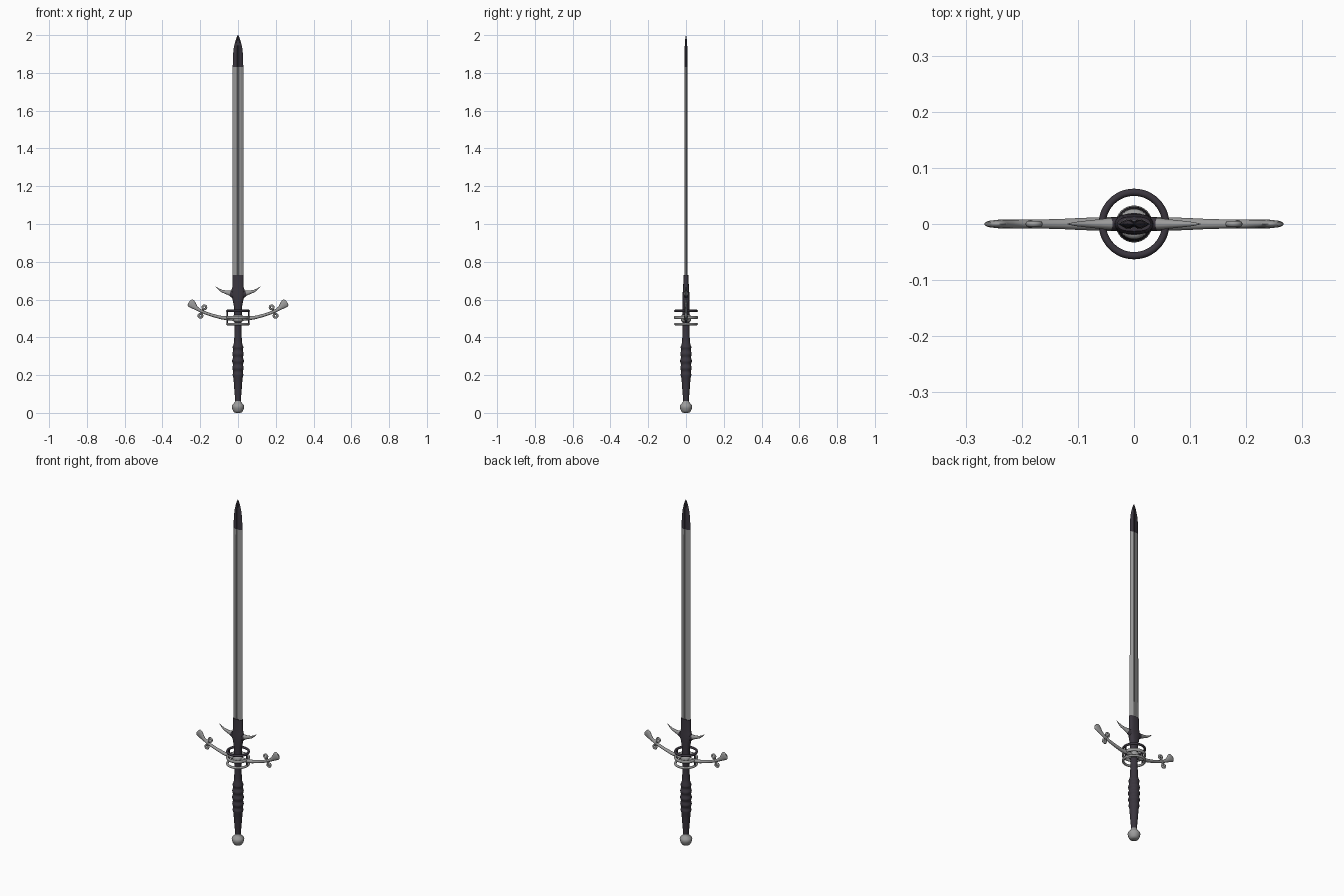
import bpy, bmesh, math
from mathutils import Vector

if "Cube" in bpy.data.objects:
    bpy.data.objects.remove(bpy.data.objects["Cube"])


def material(name, rgb):
    m = bpy.data.materials.new(name)
    m.diffuse_color = (*rgb, 1)
    m.use_nodes = True
    m.node_tree.nodes["Principled BSDF"].inputs["Base Color"].default_value = m.diffuse_color
    return m


DARK = material("dark iron", (0.042, 0.036, 0.048))
STEEL = material("grey steel", (0.33, 0.33, 0.33))


def make(name, bm, mats, rule=None, angle=35):
    bmesh.ops.recalc_face_normals(bm, faces=bm.faces[:])
    if rule:
        for f in bm.faces:
            f.material_index = rule(f.calc_center_median())
    me = bpy.data.meshes.new(name)
    bm.to_mesh(me)
    bm.free()
    ob = bpy.data.objects.new(name, me)
    bpy.context.collection.objects.link(ob)
    for m in mats:
        me.materials.append(m)
    bpy.ops.object.select_all(action='DESELECT')
    ob.select_set(True)
    bpy.context.view_layer.objects.active = ob
    bpy.ops.object.shade_smooth_by_angle(angle=math.radians(angle))
    return ob


def skin(bm, loops, closed=False):
    """Bridge a list of equal-sized point loops into a tube."""
    rings = [[bm.verts.new(p) for p in lp] for lp in loops]
    n = len(rings[0])
    pairs = list(zip(rings, rings[1:]))
    if closed:
        pairs.append((rings[-1], rings[0]))
    for a, b in pairs:
        for i in range(n):
            j = (i + 1) % n
            bm.faces.new((a[i], a[j], b[j], b[i]))
    if not closed:
        bm.faces.new(rings[0])
        bm.faces.new(rings[-1])


def lathe(name, profile, mat, n=32):
    bm = bmesh.new()
    skin(bm, [[(r * math.cos(2 * math.pi * i / n), r * math.sin(2 * math.pi * i / n), z)
               for i in range(n)] for r, z in profile])
    return make(name, bm, [mat], angle=50)


def torus(name, center, big, small, mat, axis='Z', squash=1.0, n=48, k=12):
    bm = bmesh.new()
    loops = []
    for i in range(n):
        a = 2 * math.pi * i / n
        lp = []
        for j in range(k):
            b = 2 * math.pi * j / k
            r, h = big + small * math.cos(b), small * squash * math.sin(b)
            p = (r * math.cos(a), r * math.sin(a), h)
            if axis == 'Y':
                p = (p[0], p[2], p[1])
            lp.append(Vector(center) + Vector(p))
        loops.append(lp)
    skin(bm, loops, closed=True)
    return make(name, bm, [mat], angle=60)


def sweep_xz(name, path, mats, side, rule=None, n=12):
    """Tapered bar in the xz plane; path rows are x, z, half height, half depth."""
    bm = bmesh.new()
    loops = []
    for i, (x, z, h, d) in enumerate(path):
        a, b = path[max(i - 1, 0)], path[min(i + 1, len(path) - 1)]
        t = Vector((b[0] - a[0], b[1] - a[1])).normalized()
        lp = []
        for j in range(n):
            q = 2 * math.pi * j / n
            u, v = h * math.cos(q), d * math.sin(q)
            lp.append((side * (x - t.y * u), v, z + t.x * u))
        loops.append(lp)
    skin(bm, loops)
    return make(name, bm, mats, rule, 50)


# Blade: flattened hexagonal section with a shallow fuller, dark pointed tip
def blade_loop(w, t, z):
    half = [(1, 0), (0.5, 1), (0.2, 1), (0.1, 0.7), (-0.1, 0.7), (-0.2, 1), (-0.5, 1), (-1, 0)]
    pts = half + [(x, -y) for x, y in half[-2:0:-1]]
    return [(x * w, y * t, z) for x, y in pts]


bm = bmesh.new()
skin(bm, [blade_loop(*r) for r in (
    (0.029, 0.009, 0.70), (0.028, 0.008, 1.83), (0.027, 0.008, 1.89), (0.022, 0.007, 1.935),
    (0.013, 0.005, 1.972), (0.005, 0.002, 1.993), (0.001, 0.0005, 2.0))])
make("blade", bm, [STEEL, DARK], lambda c: int(c.z > 1.83), 20)

# Ricasso: thicker dark sleeve at the blade root
bm = bmesh.new()
skin(bm, [[(w * math.copysign(abs(math.cos(a)) ** 0.7, math.cos(a)), t * math.sin(a), z)
           for a in [2 * math.pi * i / 24 for i in range(24)]] for w, t, z in (
    (0.020, 0.018, 0.50), (0.021, 0.018, 0.56), (0.029, 0.019, 0.60), (0.036, 0.018, 0.63),
    (0.034, 0.016, 0.652), (0.029, 0.015, 0.67), (0.030, 0.013, 0.73))])
make("ricasso", bm, [DARK], angle=50)

# Grip: slim neck, ribbed swell, tapered lower part
ribs = []
for i in range(41):
    z = 0.20 + 0.15 * i / 40
    ribs.append((0.0265 + 0.0025 * math.sin(math.pi * i / 40)
                 + 0.0022 * math.cos(2 * math.pi * i / 10), z))
lathe("grip", [(0.014, 0.05), (0.016, 0.08), (0.021, 0.14), (0.024, 0.185)] + ribs
      + [(0.023, 0.362), (0.020, 0.39), (0.019, 0.44), (0.020, 0.52)], DARK)

# Pommel
lathe("pommel", [(0.012, 0.0), (0.022, 0.004), (0.027, 0.012), (0.032, 0.025), (0.033, 0.034),
                 (0.030, 0.043), (0.021, 0.052), (0.017, 0.058), (0.016, 0.064)], STEEL)

# Guard rings around the handle and the central collar
torus("upper_ring", (0, 0, 0.54), 0.0565, 0.0065, DARK)
torus("middle_ring", (0, 0, 0.505), 0.0565, 0.0065, STEEL, squash=1.4)
torus("lower_ring", (0, 0, 0.47), 0.0565, 0.0065, STEEL)
lathe("guard_collar", [(0.021, 0.482), (0.027, 0.487), (0.028, 0.50), (0.027, 0.513),
                       (0.021, 0.518)], STEEL)

for s, tag in ((-1, "left"), (1, "right")):
    # Curved cross guard arm with flared end
    sweep_xz("guard_arm_" + tag, [
        (0.0, 0.498, 0.012, 0.014), (0.05, 0.500, 0.011, 0.012), (0.09, 0.505, 0.009, 0.011),
        (0.13, 0.515, 0.008, 0.009), (0.17, 0.528, 0.008, 0.008), (0.20, 0.541, 0.008, 0.008),
        (0.222, 0.555, 0.011, 0.008), (0.238, 0.570, 0.019, 0.008), (0.248, 0.580, 0.023, 0.007),
        (0.255, 0.585, 0.020, 0.006), (0.259, 0.588, 0.010, 0.004)], [STEEL], s)
    # Small scrolls above and below the arm
    for i, (x, z) in enumerate(((0.178, 0.559), (0.199, 0.514))):
        torus(f"scroll_{tag}_{i}", (s * x, 0, z), 0.010, 0.0055, STEEL, 'Y', n=20, k=8)
    sweep_xz("scroll_stem_" + tag, [(0.181, 0.550, 0.005, 0.006), (0.189, 0.535, 0.006, 0.007),
                                    (0.196, 0.522, 0.005, 0.006)], [STEEL], s, n=8)
    # Horn-shaped lug, dark at the root
    sweep_xz("blade_lug_" + tag, [
        (0.0, 0.622, 0.026, 0.014), (0.025, 0.628, 0.021, 0.013), (0.042, 0.634, 0.014, 0.011),
        (0.065, 0.639, 0.009, 0.008), (0.085, 0.645, 0.007, 0.006), (0.102, 0.655, 0.004, 0.004),
        (0.118, 0.668, 0.001, 0.001)], [STEEL, DARK], s, lambda c: int(abs(c.x) < 0.042))
    # Bars tying the rings together beside the guard
    lathe("ring_post_" + tag, [(0.004, 0.47), (0.004, 0.54)], DARK, 8).location.x = s * 0.0565
